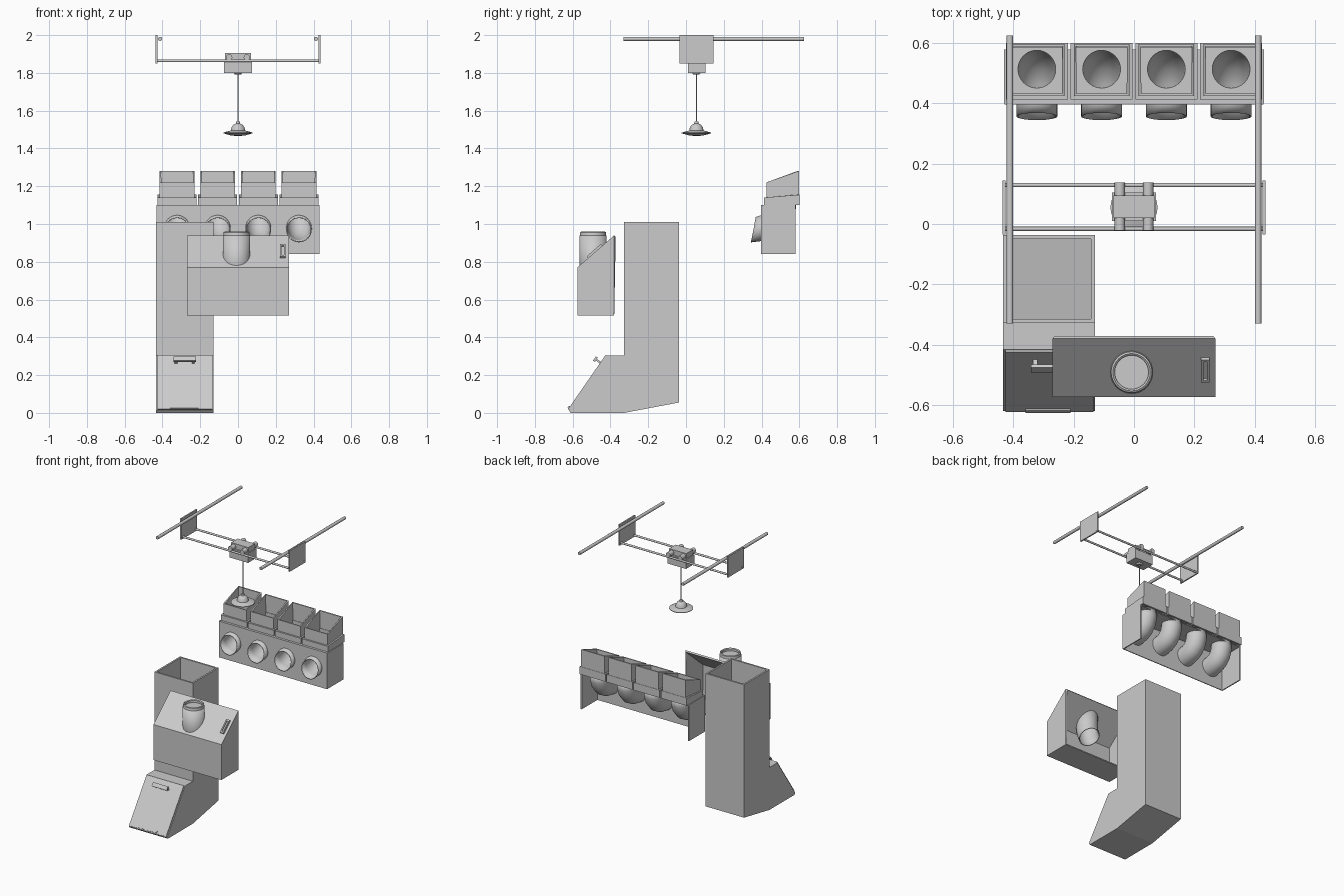
import bpy, bmesh
from math import sin, cos, pi, radians
from mathutils import Vector, Matrix

if "Cube" in bpy.data.objects:
    bpy.data.objects.remove(bpy.data.objects["Cube"])


def finish(name, bm, smooth=False, thick=0, drop=()):
    """Fix normals, drop open faces, link object, optional wall thickness."""
    bmesh.ops.recalc_face_normals(bm, faces=bm.faces)
    if drop:
        bm.faces.ensure_lookup_table()
        bmesh.ops.delete(bm, geom=[bm.faces[i] for i in drop], context='FACES')
    me = bpy.data.meshes.new(name)
    bm.to_mesh(me)
    bm.free()
    ob = bpy.data.objects.new(name, me)
    bpy.context.collection.objects.link(ob)
    if thick:
        m = ob.modifiers.new("wall", 'SOLIDIFY')
        m.thickness, m.offset, m.use_even_offset = thick, -1, True
    if smooth:
        bpy.ops.object.select_all(action='DESELECT')
        ob.select_set(True)
        bpy.context.view_layer.objects.active = ob
        bpy.ops.object.shade_smooth_by_angle(angle=radians(35))
    return ob


def prism(name, prof, x0, x1, thick=0, drop=()):
    """Extrude a (y, z) profile along x; face i belongs to profile edge i, then two caps."""
    bm = bmesh.new()
    a = [bm.verts.new((x0, y, z)) for y, z in prof]
    b = [bm.verts.new((x1, y, z)) for y, z in prof]
    n = len(prof)
    for i in range(n):
        bm.faces.new((a[i], a[(i + 1) % n], b[(i + 1) % n], b[i]))
    bm.faces.new(a)
    bm.faces.new(b)
    return finish(name, bm, thick=thick, drop=drop)


def box(name, x0, x1, y0, y1, z0, z1, thick=0, drop=()):
    return prism(name, [(y0, z0), (y0, z1), (y1, z1), (y1, z0)], x0, x1, thick, drop)


def slab(name, x0, x1, p, d, s0, s1, h0, h1):
    """Box lying on a slope starting at p with direction d (y, z)."""
    p, d = Vector(p), Vector(d).normalized()
    n = Vector((-d.y, d.x))
    return prism(name, [p + d * s + n * h for s, h in
                        ((s0, h0), (s0, h1), (s1, h1), (s1, h0))], x0, x1)


def rod(name, p, q, r, seg=16):
    p, q = Vector(p), Vector(q)
    bm = bmesh.new()
    rot = (q - p).to_track_quat('Z', 'Y').to_matrix().to_4x4()
    bmesh.ops.create_cone(bm, cap_ends=True, segments=seg, radius1=r, radius2=r,
                          depth=(q - p).length, matrix=Matrix.Translation((p + q) / 2) @ rot)
    return finish(name, bm, smooth=True)


def sweep(name, x, rings, r, thick=0, seg=32):
    """Open tube through (y, z, tilt) rings in the plane of constant x."""
    bm = bmesh.new()
    loops = []
    for y, z, a in rings:
        a = radians(a)
        loops.append([bm.verts.new((x + r * cos(t), y + r * sin(t) * sin(a), z + r * sin(t) * cos(a)))
                      for t in (2 * pi * i / seg for i in range(seg))])
    for l, m in zip(loops, loops[1:]):
        for i in range(seg):
            j = (i + 1) % seg
            bm.faces.new((l[i], l[j], m[j], m[i]))
    return finish(name, bm, True, thick)


def lathe(name, x, y, prof, seg=32):
    bm = bmesh.new()
    vs = [bm.verts.new((x + r, y, z)) for r, z in prof]
    es = [bm.edges.new(e) for e in zip(vs, vs[1:])]
    bmesh.ops.spin(bm, geom=vs + es, cent=(x, y, 0), axis=(0, 0, 1), angle=2 * pi, steps=seg)
    bmesh.ops.remove_doubles(bm, verts=bm.verts, dist=1e-5)
    return finish(name, bm, smooth=True)


def holed_plate(name, u0, u1, v0, v1, cu, cv, r, place, thick=0.008, seg=32):
    """Rectangle with a round hole; place maps (u, v) to 3D."""
    bm = bmesh.new()
    outer, inner = [], []
    for i in range(seg):
        c, s = cos(2 * pi * i / seg), sin(2 * pi * i / seg)
        k = max(abs(c), abs(s))
        outer.append(bm.verts.new(place((u0 + u1) / 2 + c / k * (u1 - u0) / 2,
                                        (v0 + v1) / 2 + s / k * (v1 - v0) / 2)))
        inner.append(bm.verts.new(place(cu + c * r, cv + s * r)))
    for i in range(seg):
        j = (i + 1) % seg
        bm.faces.new((outer[i], outer[j], inner[j], inner[i]))
    return finish(name, bm, thick=thick)


# Overhead gantry
for side, s in (("left", -1), ("right", 1)):
    rod(side + "_rail", (s * .412, -.33, 1.98), (s * .412, .625, 1.98), .011)
    box(side + "_end_plate", s * .431 - .005, s * .431 + .005, -.035, .145, 1.85, 2.0)
    rod(side + "_carriage_bearing", (s * .047, -.022, 1.882), (s * .047, .137, 1.882), .017)
for end, y in (("front", -.016), ("back", .129)):
    rod(end + "_crossbar", (-.437, y, 1.864), (.437, y, 1.864), .007)
box("carriage_body", -.073, .073, .01, .104, 1.80, 1.868)
box("carriage_top", -.068, .068, .02, .094, 1.868, 1.905)
lathe("cable_guide", 0, .055, [(0, 1.79), (.016, 1.791), (.024, 1.801), (0, 1.805)])

# Hanging rosette
rod("cable", (0, .055, 1.53), (0, .055, 1.80), .003, 8)
lathe("hanging_disc", 0, .055,
      [(0, 1.543), (.010, 1.542), (.012, 1.531), (.025, 1.525), (.034, 1.512), (.038, 1.495),
       (.060, 1.489), (.078, 1.484), (.078, 1.480), (.045, 1.471), (.035, 1.468), (0, 1.466)])

# Hopper rack: end panels, holed front and top, four bins with elbow pipes
for side, s in (("left", -1), ("right", 1)):
    box("rack_%s_panel" % side, s * .427 - .004, s * .427 + .004, .40, .58, .84, 1.10)
for i in range(4):
    x, n = .1075 * (2 * i - 3), str(i + 1)
    holed_plate("rack_front_" + n, x - .1075, x + .1075, .84, 1.10, x, .98, .067,
                lambda u, v: (u, .402, v), .006)
    holed_plate("rack_top_" + n, x - .1075, x + .1075, .40, .58, x, .514, .063,
                lambda u, v: (u, v, 1.097), .006)
    holed_plate("bin_floor_" + n, x - .10, x + .10, .42, .597, x, .514, .063,
                lambda u, v: (u, v, 1.115), .006)
    prism("bin_collar_" + n, [(.413, 1.10), (.413, 1.14), (.60, 1.155), (.60, 1.10)],
          x - .103, x + .103, .013, (1, 3))
    prism("bin_" + n, [(.425, 1.115), (.425, 1.22), (.598, 1.28), (.598, 1.115)],
          x - .092, x + .092, .008, (1, 3))
    sweep("elbow_pipe_" + n, x, [(.514, 1.112, -90), (.513, 1.065, -82), (.50, 1.028, -62),
                                 (.475, 1.0, -40), (.445, .986, -20), (.40, .978, -4),
                                 (.357, .97, 10)], .068, .006)

# Tall chute cabinet with sloped foot
prism("chute_cabinet", [(-.61, 0), (-.62, .012), (-.417, .305), (-.328, .305), (-.328, 1.01),
                        (-.037, 1.01), (-.037, .055), (-.328, 0)], -.435, -.13, .012, (4,))

# Flap door with handle and hinge
foot, rise = (-.62, .012), (.203, .293)
slab("flap_door", -.427, -.135, foot, rise, .004, .354, 0, .008)
slab("door_hinge", -.36, -.21, foot, rise, .008, .022, .008, .014)
for side, x in (("left", -.328), ("right", -.237)):
    slab(side + "_handle_stem", x - .007, x + .007, foot, rise, .299, .309, .006, .038)
slab("door_handle", -.342, -.223, foot, rise, .290, .318, .034, .046)

# Control panel shell with open back
shell = prism("control_panel", [(-.575, .515), (-.575, .77), (-.38, .94), (-.38, .515)],
              -.27, .27, .008, (2,))
cutter = rod("pipe_cutter", (-.008, -.49, .72), (-.008, -.49, 1.0), .068, 32)
cutter.hide_render = True
cut = shell.modifiers.new("pipe_hole", 'BOOLEAN')
cut.operation, cut.object, cut.solver = 'DIFFERENCE', cutter, 'EXACT'
bpy.context.view_layer.objects.active = shell
for m in list(shell.modifiers):
    bpy.ops.object.modifier_apply(modifier=m.name)
bpy.data.objects.remove(cutter)

# Pipe, rim and inset cap
sweep("panel_pipe", -.008, [(-.492, .938, -90), (-.492, .79, -90), (-.485, .75, -103),
                            (-.468, .715, -120)], .072, .006)
lathe("pipe_rim", -.008, -.492, [(.056, .945), (.056, .955), (.062, .96), (.068, .956),
                                 (.07, .935), (.056, .93), (.056, .945)])
rod("pipe_cap", (-.008, -.492, .932), (-.008, -.492, .94), .058, 32)

# Coin slot on the sloped face
top, up = (-.575, .77), (.195, .17)
for side, x0 in (("left", .223), ("right", .243)):
    slab("slot_%s_edge" % side, x0, x0 + .008, top, up, .075, .175, 0, .012)
for end, s in (("lower", .075), ("upper", .165)):
    slab("slot_%s_edge" % end, .231, .243, top, up, s, s + .01, 0, .012)
slab("slot_plate", .231, .243, top, up, .085, .165, 0, .004)
